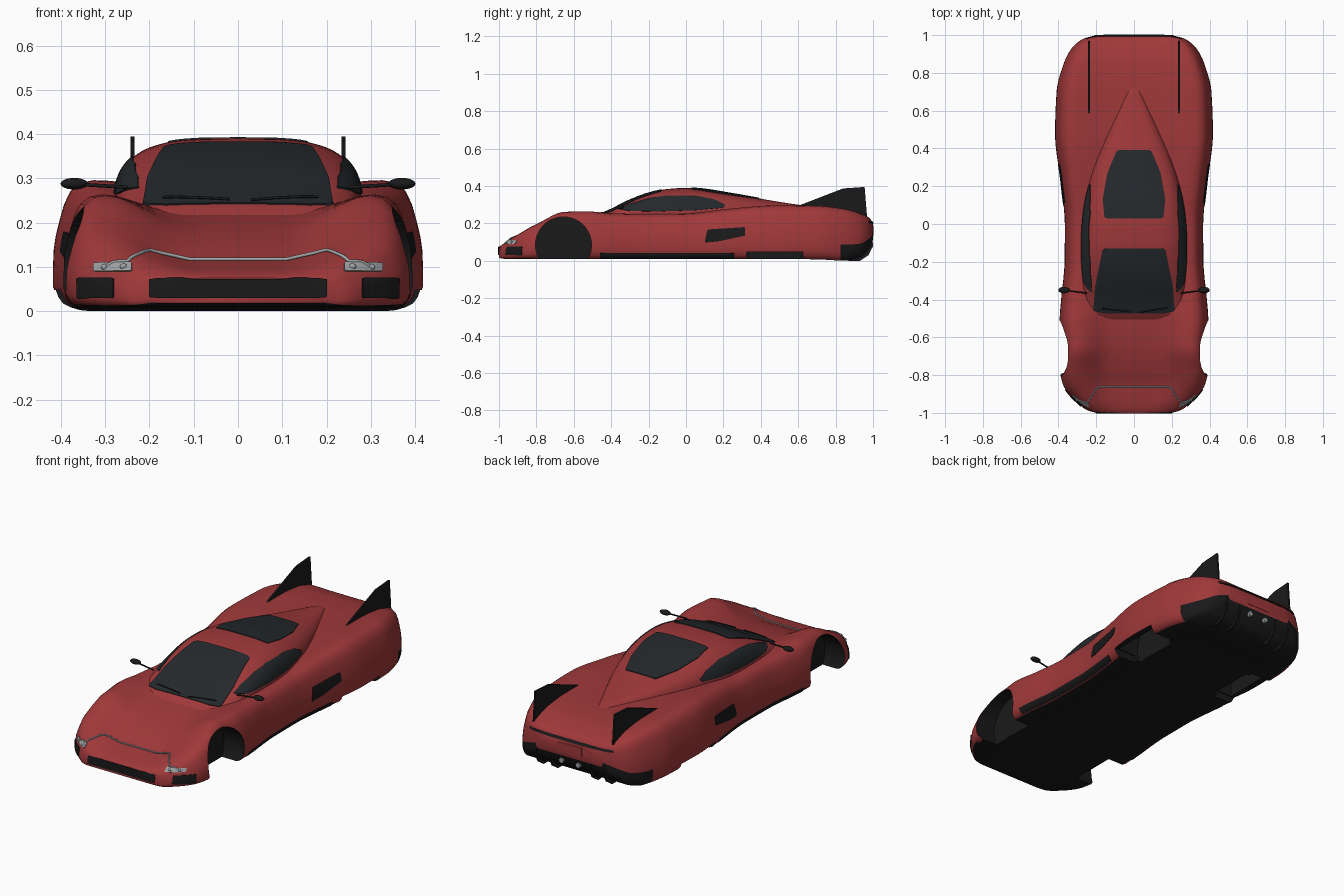
import bpy, bmesh, math
from mathutils import Vector
from mathutils.bvhtree import BVHTree

if "Cube" in bpy.data.objects:
    bpy.data.objects.remove(bpy.data.objects["Cube"])


def material(name, rgb):
    m = bpy.data.materials.new(name)
    m.diffuse_color = (*rgb, 1)
    m.use_nodes = True
    m.node_tree.nodes["Principled BSDF"].inputs["Base Color"].default_value = m.diffuse_color
    return m


RED = material("red_paint", (0.35, 0.04, 0.042))
BLACK = material("black_trim", (0.01, 0.01, 0.011))
GLASS = material("dark_glass", (0.018, 0.022, 0.025))
CHROME = material("chrome", (0.35, 0.36, 0.37))


def build(name, verts, faces, mats, indices=None, angle=35):
    me = bpy.data.meshes.new(name)
    me.from_pydata([tuple(v) for v in verts], [], faces)
    for m in mats:
        me.materials.append(m)
    if indices:
        me.polygons.foreach_set("material_index", indices)
    bm = bmesh.new()
    bm.from_mesh(me)
    bmesh.ops.remove_doubles(bm, verts=bm.verts, dist=1e-5)
    bmesh.ops.recalc_face_normals(bm, faces=bm.faces)
    bm.to_mesh(me)
    bm.free()
    ob = bpy.data.objects.new(name, me)
    bpy.context.collection.objects.link(ob)
    smooth(ob, angle)
    return ob


def activate(ob):
    bpy.ops.object.select_all(action='DESELECT')
    ob.select_set(True)
    bpy.context.view_layer.objects.active = ob


def smooth(ob, angle=35):
    activate(ob)
    bpy.ops.object.shade_smooth_by_angle(angle=math.radians(angle))


def sample(table, t):
    """Monotone cubic interpolation of the table rows (t, a, b, ...)."""
    i = max(k for k in range(len(table) - 1) if table[k][0] <= t + 1e-9 or k == 0)
    out = []
    for c in range(1, len(table[0])):
        def slope(k):
            k = min(max(k, 0), len(table) - 2)
            return (table[k + 1][c] - table[k][c]) / (table[k + 1][0] - table[k][0])

        def tangent(k):
            a, b = slope(k - 1), slope(k)
            return 0 if a * b <= 0 else 2 * a * b / (a + b)
        h = table[i + 1][0] - table[i][0]
        s = (t - table[i][0]) / h
        out.append((2*s**3 - 3*s*s + 1) * table[i][c] + (s**3 - 2*s*s + s) * h * tangent(i)
                   + (3*s*s - 2*s**3) * table[i + 1][c] + (s**3 - s*s) * h * tangent(i + 1))
    return out


def loft(name, table, section, y0, y1, n, mats, pick=None):
    """Mirrored half sections swept along y, capped at both ends."""
    ys = [(y0 + y1) / 2 - (y1 - y0) / 2 * math.cos(math.pi * i / n) for i in range(n + 1)]
    verts, faces, idx = [], [], []
    for y in ys:
        half = section(*sample(table, y))
        ring = half + [(-x, z) for x, z in half[-2:0:-1]]
        verts += [(x, y, z) for x, z in ring]
    m, h = len(ring), len(half)
    for i in range(n):
        for j in range(m):
            k = (j + 1) % m
            faces.append((i*m + j, i*m + k, i*m + m + k, i*m + m + j))
            idx.append(pick((ys[i] + ys[i + 1]) / 2, min(j, m - 1 - j)) if pick else 0)
    faces += [tuple(range(m)), tuple(range(n * m, n * m + m))]
    return build(name, verts, faces, mats, idx + [0, 0])


# Body shell: y, half width, bottom, centre height, shoulder height
BODY = [(-1, .2, .018, .075, .072), (-.985, .25, .012, .084, .085), (-.95, .295, .01, .095, .11),
        (-.9, .345, .01, .107, .14), (-.85, .376, .01, .118, .17), (-.78, .391, .01, .148, .207),
        (-.65, .383, .01, .19, .262), (-.52, .394, .01, .215, .264), (-.4, .386, .01, .228, .254),
        (-.2, .367, .01, .235, .25), (0, .366, .01, .24, .252), (.2, .385, .01, .255, .275),
        (.48, .418, .01, .278, .296), (.7, .41, .008, .28, .294), (.85, .372, .001, .27, .277),
        (.93, .33, .02, .25, .253), (.98, .27, .07, .228, .23), (1, .2, .115, .2, .2)]
SIDE = [(.915, 0), (.955, .03), (.98, .08), (1, .16), (1, .31), (.996, .45), (.985, .56),
        (.965, .68), (.94, .81), (.905, .915), (.85, .98), (.78, 1)]


def body_section(w, zb, zc, zs):
    pts = [(0, zb), (w * .5, zb)] + [(w * f, zb + (zs - zb) * g) for f, g in SIDE]
    for f in (.7, .62, .54, .46, .38, .3, .15, 0):
        s = max(0, (f - .3) / .48)
        pts.append((w * f, zc + (zs - zc) * s * s * (3 - 2 * s)))
    return pts


def body_paint(y, row):
    return int(row < 2 or (y > .82 and row < 6) or (y < -.82 and row < 3))


body = loft("body_shell", BODY, body_section, -1, 1, 100, [RED, BLACK], body_paint)

# Cabin canopy: y, half width, top height
CABIN = [(-.51, .22, .214), (-.47, .25, .243), (-.4, .267, .275), (-.3, .275, .325), (-.2, .279, .362),
         (-.1, .28, .384), (0, .275, .39), (.1, .264, .383), (.2, .245, .367), (.3, .216, .35),
         (.4, .178, .332), (.5, .136, .315), (.6, .092, .3), (.7, .045, .285), (.745, .012, .272)]


def cabin_section(w, top):
    e = 2 / 3.5
    return [(w * math.cos(a)**e if a < 1.57 else 0, .2 + (top - .2) * math.sin(a)**e)
            for a in [math.pi / 2 * i / 24 for i in range(25)]]


cabin = loft("cabin_canopy", CABIN, lambda w, t: [(0, .2)] + cabin_section(w, t), -.51, .745, 70, [RED])

# Combined surface used to lay windows and trim on
sv, sf = [], []
for ob in (body, cabin):
    base = len(sv)
    sv += [v.co.copy() for v in ob.data.vertices]
    sf += [[base + i for i in p.vertices] for p in ob.data.polygons]
SURFACE = BVHTree.FromPolygons(sv, sf)


def project(u, v, axis, s, off):
    o, d = {'x': ((2 * s, u, v), (-s, 0, 0)), 'y': ((u, 2 * s, v), (0, -s, 0)),
            'z': ((u, v, 2), (0, 0, -1))}[axis]
    loc, nor, _, _ = SURFACE.ray_cast(Vector(o), Vector(d))
    if loc is None:
        loc, nor, _, _ = SURFACE.find_nearest(Vector(o) + Vector(d) * 1.2)
    if nor.dot(Vector(d)) > 0:
        nor = -nor
    return loc + nor * off


def panel(name, outline, axis, mat, s=1, off=.004):
    """Rounded outline draped over the surface with a skirt pushed inside."""
    pts = [Vector(p) for p in outline]
    pts = [a.lerp(b, k / 7) for a, b in zip(pts, pts[1:] + pts[:1]) for k in range(7)]
    pts = [q for a, b in zip(pts, pts[1:] + pts[:1]) for q in (a.lerp(b, .3), a.lerp(b, .7))]
    c, m = sum(pts, Vector((0, 0))) / len(pts), len(pts)
    verts, faces = [], []
    for k, o in ((1, -.008), (1, off), (.8, off), (.6, off), (.4, off), (.2, off), (.001, off)):
        verts += [project(*c.lerp(p, k), axis, s, o) for p in pts]
    for r in range(6):
        faces += [(r*m + j, r*m + (j+1) % m, r*m + m + (j+1) % m, r*m + m + j) for j in range(m)]
    faces.append(tuple(range(6 * m, 7 * m)))
    return build(name, verts, faces, [mat])


def rect(u0, u1, v0, v1):
    return [(u0, v0), (u1, v0), (u1, v1), (u0, v1)]


def tube(name, pts, r, mat):
    cu = bpy.data.curves.new(name, 'CURVE')
    cu.dimensions, cu.bevel_depth, cu.bevel_resolution, cu.use_fill_caps = '3D', r, 2, True
    sp = cu.splines.new('POLY')
    sp.points.add(len(pts) - 1)
    for p, q in zip(sp.points, pts):
        p.co = (*q, 1)
    cu.materials.append(mat)
    bpy.context.collection.objects.link(bpy.data.objects.new(name, cu))


def draped_tube(name, ctrl, r, mat, off):
    c = [Vector(p) for p in ctrl]
    tube(name, [project(*a.lerp(b, k / 5), 'z', 1, off) for a, b in zip(c, c[1:]) for k in range(6)], r, mat)


def plate(name, profile, x, t, mat):
    n = len(profile)
    verts = [(x + d, y, z) for d in (-t / 2, t / 2) for y, z in profile]
    faces = [tuple(range(n)), tuple(range(n, 2 * n))] + [(i, (i+1) % n, n + (i+1) % n, n + i) for i in range(n)]
    return build(name, verts, faces, [RED, mat], [1] * (n + 2), 20)


def ellipsoid(name, loc, scale, mat):
    bpy.ops.mesh.primitive_uv_sphere_add(segments=24, ring_count=12, radius=1, location=loc, scale=scale)
    ob = bpy.context.object
    ob.name = name
    ob.data.materials.append(mat)
    smooth(ob, 60)


# Glass
panel("windshield", [(-.215, -.46), (-.16, -.472), (.16, -.472), (.215, -.46), (.205, -.33), (.165, -.13), (-.165, -.13), (-.205, -.33)], 'z', GLASS)
panel("rear_window", [(-.155, .03), (.155, .03), (.165, .13), (.14, .27), (.09, .39), (-.09, .39), (-.14, .27), (-.165, .13)], 'z', GLASS)

# Front and rear trim
panel("front_grille", rect(-.2, .2, .03, .073), 'y', BLACK, -1)
panel("tail_light_strip", rect(-.25, .25, .2, .212), 'y', BLACK, 1, .003)
panel("plate_recess", rect(-.075, .075, .135, .185), 'y', RED, 1, .002)
draped_tube("nose_trim", [(-.3, -.93), (-.25, -.945), (-.222, -.91), (-.2, -.87), (-.18, -.86), (.18, -.86),
                          (.2, -.87), (.222, -.91), (.25, -.945), (.3, -.93)], .004, CHROME, .002)
draped_tube("wiper_left", [(-.17, -.445), (-.02, -.462)], .003, BLACK, .007)
draped_tube("wiper_right", [(.03, -.465), (.18, -.44)], .003, BLACK, .007)

# Parts repeated on both sides
for s, tag in ((-1, "right"), (1, "left")):
    panel("side_window_" + tag, [(-.36, .278), (-.3, .303), (-.2, .332), (-.1, .347), (.05, .347), (.15, .327),
                                 (.21, .298), (.2, .284), (.05, .27), (-.15, .264), (-.3, .266)], 'x', GLASS, s)
    panel("side_intake_" + tag, [(.1, .098), (.18, .105), (.315, .135), (.315, .18), (.115, .167)], 'x', BLACK, s, .003)
    panel("side_skirt_" + tag, rect(-.46, .26, .013, .042), 'x', BLACK, s, .003)
    panel("corner_intake_" + tag, [(s * u, v) for u, v in rect(.28, .362, .03, .075)], 'y', BLACK, -1)
    panel("headlight_" + tag, [(s * u, v) for u, v in rect(.24, .325, .09, .109)], 'y', CHROME, -1)
    for x in (.258, .3):
        ellipsoid("lamp_" + tag, project(s * x, .099, 'y', -1, .003), (.008, .006, .007), CHROME)
    plate("tail_fin_" + tag, [(.55, .275), (.84, .387), (.955, .395), (.97, .21)], s * .238, .009, BLACK)
    for x in (.12, .205):
        plate("diffuser_strake_" + tag, [(.84, .01), (.87, 0), (.93, 0), (.975, .03), (.995, .07), (1, .125), (.97, .13), (.92, .05)],
              s * x, .008, BLACK)
    tube("exhaust_" + tag, [(s * .05, .92, .085), (s * .05, 1, .085)], .014, CHROME)
    ellipsoid("mirror_" + tag, (s * .37, -.35, .288), (.031, .017, .013), BLACK)
    tube("mirror_arm_" + tag, [(s * .35, -.353, .286), (s * .25, -.366, .28)], .004, BLACK)


# Wheel wells cut from the body
def cut(cutter):
    cutter.hide_render = True
    cutter.data.materials.append(RED)
    cutter.data.materials.append(BLACK)
    for p in cutter.data.polygons:
        p.material_index = 1
    activate(body)
    mod = body.modifiers.new("well", 'BOOLEAN')
    mod.operation, mod.object, mod.solver = 'DIFFERENCE', cutter, 'EXACT'
    bpy.ops.object.modifier_apply(modifier=mod.name)
    bpy.data.objects.remove(cutter)


for s in (-1, 1):
    for y, x0, x1 in ((-.655, .27, .5), (.475, .25, .38)):
        bpy.ops.mesh.primitive_cylinder_add(vertices=64, radius=.15, depth=x1 - x0, rotation=(0, math.pi / 2, 0),
                                            location=(s * (x0 + x1) / 2, y, .085))
        cut(bpy.context.object)
    bpy.ops.mesh.primitive_cube_add(size=1, location=(s * .385, .475, 0), scale=(.23, .303, .096))
    cut(bpy.context.object)
smooth(body, 35)
